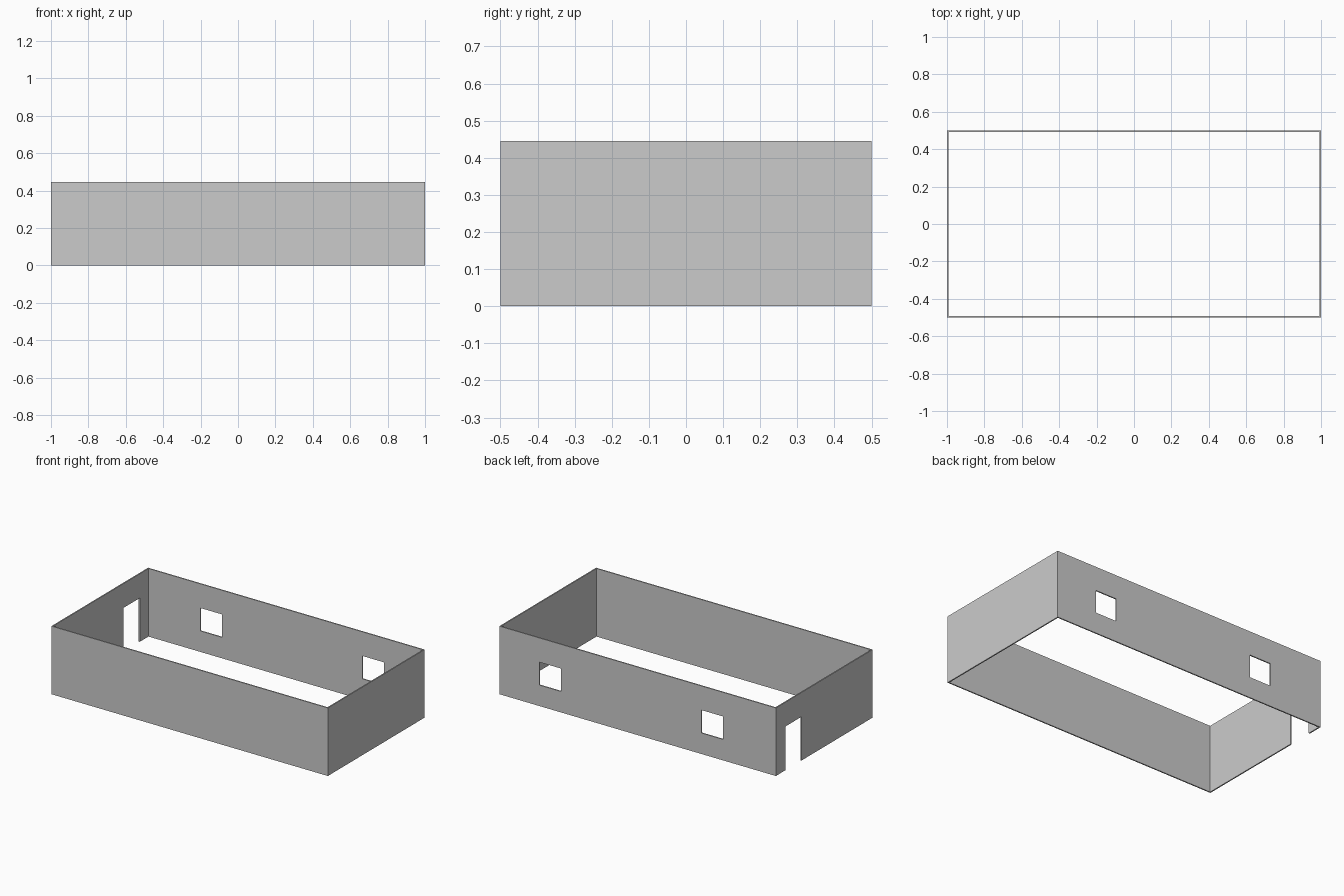
import bpy

if "Cube" in bpy.data.objects:
    bpy.data.objects.remove(bpy.data.objects["Cube"])

H, T = 0.445, 0.008   # wall height and thickness


def box(name, x0, x1, y0, y1, z0, z1):
    bpy.ops.mesh.primitive_cube_add(size=1, location=((x0 + x1) / 2, (y0 + y1) / 2, (z0 + z1) / 2))
    ob = bpy.context.object
    ob.name = name
    ob.scale = (x1 - x0, y1 - y0, z1 - z0)
    bpy.ops.object.transform_apply(location=False, rotation=False, scale=True)
    return ob


def cut(wall, cutter):
    cutter.hide_render = True
    cutter.display_type = 'WIRE'
    mod = wall.modifiers.new("opening", 'BOOLEAN')
    mod.operation = 'DIFFERENCE'
    mod.solver = 'EXACT'
    mod.object = cutter
    bpy.context.view_layer.objects.active = wall
    bpy.ops.object.modifier_apply(modifier=mod.name)
    bpy.data.objects.remove(cutter, do_unlink=True)


# Long walls run the full length, end walls sit between them
front_wall = box("front_wall", -1, 1, -0.5, -0.5 + T, 0, H)
back_wall = box("back_wall", -1, 1, 0.5 - T, 0.5, 0, H)
left_wall = box("left_wall", -1, -1 + T, -0.5 + T, 0.5 - T, 0, H)
right_wall = box("right_wall", 1 - T, 1, -0.5 + T, 0.5 - T, 0, H)

# Two windows in the back wall
for i, x in enumerate((-0.617, 0.555)):
    cut(back_wall, box(f"window_cutter_{i}", x, x + 0.155, 0.45, 0.55, 0.137, 0.287))

# Doorway in the left wall
cut(left_wall, box("door_cutter", -1.05, -0.95, 0.235, 0.402, -0.1, 0.286))
